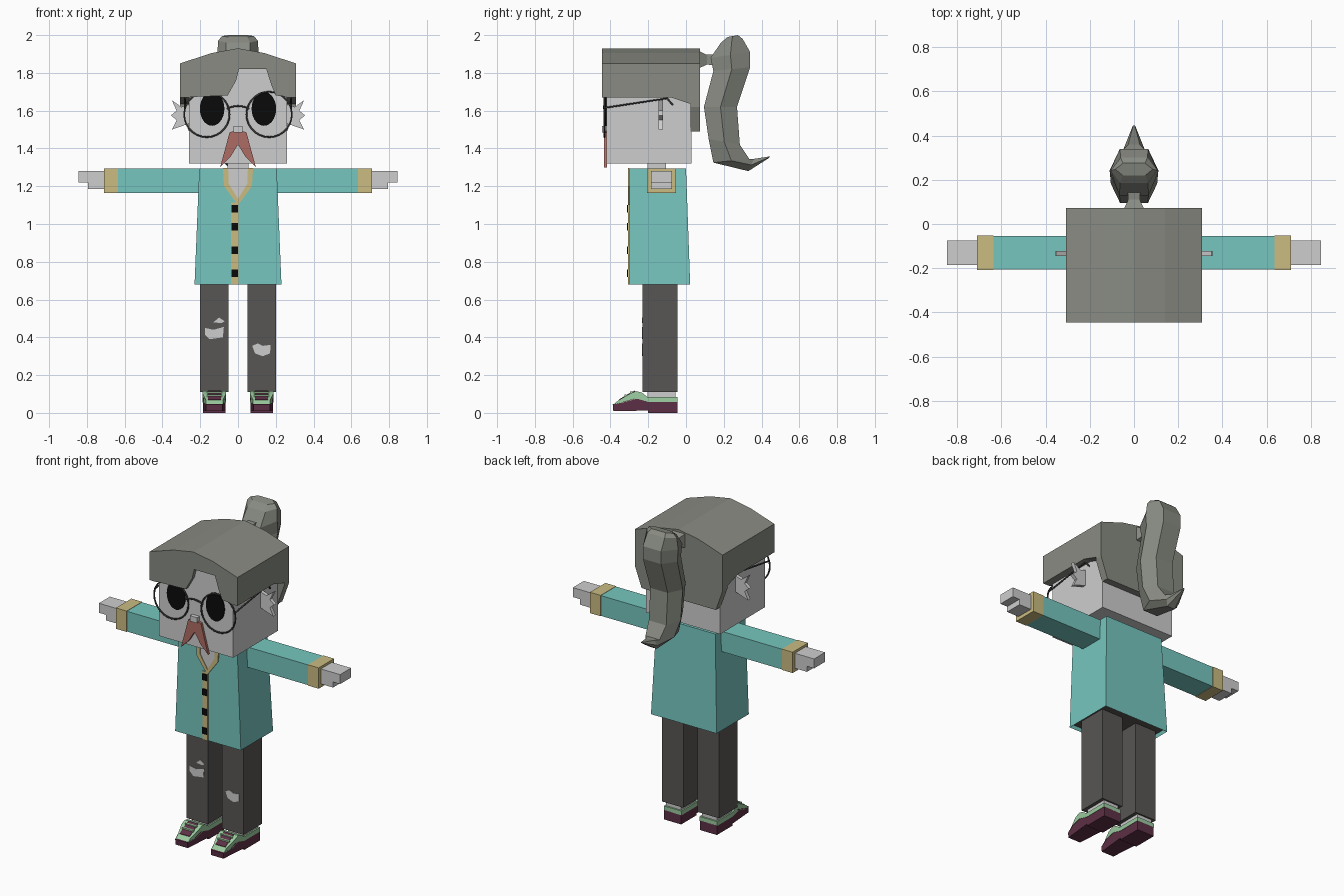
import bpy, bmesh, math
from mathutils import Vector

if "Cube" in bpy.data.objects:
    bpy.data.objects.remove(bpy.data.objects["Cube"])


def material(name, hexa):
    rgb = [int(hexa[i:i + 2], 16) / 255 for i in (0, 2, 4)]
    col = [c / 12.92 if c < 0.04 else ((c + 0.055) / 1.055) ** 2.4 for c in rgb] + [1]
    m = bpy.data.materials.new(name)
    m.use_nodes = True
    m.diffuse_color = col
    m.node_tree.nodes["Principled BSDF"].inputs["Base Color"].default_value = col
    return m


skin = material("pale skin", "CECECE")
hair = material("grey hair", "888B82")
teal = material("teal jacket", "76C6BF")
sand = material("sand trim", "CBBC82")
pants = material("charcoal trousers", "585654")
maroon = material("maroon leather", "5E3046")
mint = material("mint shoe trim", "9BCB9F")
rust = material("rust moustache", "AE6C63")
black = material("black", "0A0A0A")
frame = material("dark frame", "3C3D3B")


def finish(name, bm, *mats):
    bmesh.ops.recalc_face_normals(bm, faces=bm.faces)
    me = bpy.data.meshes.new(name)
    bm.to_mesh(me)
    bm.free()
    for m in mats:
        me.materials.append(m)
    ob = bpy.data.objects.new(name, me)
    bpy.context.collection.objects.link(ob)
    return ob


def loft(name, rings, mat):
    """Skin a list of equal point rings and cap both ends."""
    bm = bmesh.new()
    rows = [[bm.verts.new(p) for p in r] for r in rings]
    n = len(rows[0])
    for a, b in zip(rows, rows[1:]):
        for i in range(n):
            j = (i + 1) % n
            bm.faces.new((a[i], a[j], b[j], b[i]))
    bm.faces.new(rows[0])
    bm.faces.new(rows[-1])
    return finish(name, bm, mat)


def plate(name, pts, y0, y1, mat, s=1):
    """Front outline in x, z given depth along y."""
    return loft(name, [[(s * x, y, z) for x, z in pts] for y in (y0, y1)], mat)


def side_plate(name, pts, x0, x1, mat):
    """Side outline in y, z given width along x."""
    return loft(name, [[(x, y, z) for y, z in pts] for x in (x0, x1)], mat)


def box(name, x, y, z, mat, s=1):
    return plate(name, [(x[0], z[0]), (x[1], z[0]), (x[1], z[1]), (x[0], z[1])], *y, mat, s)


def tube(name, pts, r, mat, cyclic=False):
    cu = bpy.data.curves.new(name, "CURVE")
    cu.dimensions = "3D"
    cu.bevel_depth = r
    cu.bevel_resolution = 1
    sp = cu.splines.new("POLY")
    sp.points.add(len(pts) - 1)
    for p, co in zip(sp.points, pts):
        p.co = (*co, 1)
    sp.use_cyclic_u = cyclic
    cu.materials.append(mat)
    ob = bpy.data.objects.new(name, cu)
    bpy.context.collection.objects.link(ob)
    return ob


def mirrored(half):
    return half + [(-x, z) for x, z in reversed(half)]


# Head, neck and nose
box("head", (-.26, .26), (-.42, .03), (1.32, 1.84), skin)
box("neck", (-.055, .055), (-.205, -.105), (1.25, 1.33), skin)
box("nose", (-.025, .025), (-.445, -.41), (1.485, 1.52), skin)

# Hair cap: arched crown, fringe, side and back panels
W, F, B = .307, -.445, .073
plate("hair_crown", [(-W, 1.82), (W, 1.82), (W, 1.85), (.14, 1.905), (0, 1.93),
                     (-.14, 1.905), (-W, 1.85)], F, B, hair)
plate("hair_fringe", [(-W, 1.82), (-W, 1.67), (-.055, 1.68), (-.01, 1.76), (.005, 1.82),
                      (.15, 1.82), (.175, 1.74), (.2, 1.68), (W, 1.67), (W, 1.82)],
      F, -.415, hair)
for s in (1, -1):
    side_plate("hair_side", [(F, 1.82), (F, 1.67), (-.08, 1.67), (B, 1.62), (B, 1.82)],
               s * .255, s * W, hair)
plate("hair_back", mirrored([(W, 1.82), (W, 1.62), (.26, 1.49)]), .025, B, hair)

# Ponytail: tie and lofted six-sided tail
loft("ponytail_tie", [[(-h, y, 1.87 - h), (h, y, 1.87 - h), (h, y, 1.87 + h), (-h, y, 1.87 + h)]
                      for y, h in ((.07, .045), (.11, .026), (.16, .03))], hair)
tail = [(.22, 1.99, .275, 2.0, .085), (.185, 1.96, .3, 1.98, .105), (.13, 1.88, .34, 1.91, .11),
        (.145, 1.81, .34, 1.83, .11), (.095, 1.62, .27, 1.62, .105), (.12, 1.45, .285, 1.42, .105),
        (.145, 1.325, .335, 1.345, .085), (.33, 1.28, .36, 1.345, .045), (.44, 1.35, .445, 1.358, .006)]
rings = []
for fy, fz, by, bz, w in tail:
    my, mz = (fy + by) / 2, (fz + bz) / 2
    rings.append([(-.6 * w, fy, fz), (.6 * w, fy, fz), (w, my, mz),
                  (.58 * w, by, bz), (-.58 * w, by, bz), (-w, my, mz)])
loft("ponytail", rings, hair)

# Moustache
plate("moustache", mirrored([(.012, 1.495), (.045, 1.485), (.062, 1.42), (.095, 1.30),
                             (.04, 1.355), (.004, 1.415)]), -.435, -.418, rust)


def circle(cx, cz, rx, rz, n):
    return [(cx + rx * math.cos(2 * math.pi * i / n), cz + rz * math.sin(2 * math.pi * i / n))
            for i in range(n)]


for s in (1, -1):
    # Eyes, ears and glasses
    plate("eye", circle(.137, 1.61, .065, .09, 28), -.425, -.418, black, s)
    plate("ear", [(.25, 1.635), (.3, 1.62), (.35, 1.655), (.325, 1.6), (.355, 1.575),
                  (.325, 1.55), (.35, 1.5), (.25, 1.535)], -.145, -.122, skin, s)
    tube("glasses_rim", [(s * x, -.432, z) for x, z in circle(.165, 1.58, .12, .12, 28)],
         .005, frame, True)
    tube("glasses_temple", [(s * .282, -.432, 1.615), (s * .282, -.1, 1.665),
                            (s * .275, -.07, 1.63)], .005, frame)

    # Sleeves, cuffs and hands
    box("sleeve", (.19, .635), (-.205, -.055), (1.165, 1.293), teal, s)
    box("cuff", (.635, .71), (-.207, -.053), (1.163, 1.295), sand, s)
    plate("hand", [(.7, 1.185), (.795, 1.185), (.795, 1.22), (.845, 1.22), (.845, 1.28),
                   (.7, 1.28)], -.185, -.075, skin, s)

    # Trouser legs and ankles
    box("trouser_leg", (.05, .2), (-.23, -.045), (.11, .72), pants, s)
    box("ankle", (.072, .178), (-.205, -.055), (.06, .12), skin, s)

    # Shoes: sole, band, tongue, laces
    sole = side_plate("shoe_sole", [(-.385, .01), (-.2, .012), (-.2, 0), (-.045, 0), (-.045, .06),
                                    (-.2, .06), (-.26, .08), (-.33, .06), (-.388, .045)],
                      s * .065, s * .185, maroon)
    band = side_plate("shoe_band", [(-.382, .045), (-.36, .065), (-.3, .1), (-.265, .115),
                                    (-.235, .108), (-.205, .085), (-.045, .085), (-.045, .058),
                                    (-.2, .058), (-.26, .075), (-.33, .056)],
                      s * .063, s * .187, mint)
    for ob in (sole, band):
        for v in ob.data.vertices:
            if v.co.y < -.35:
                v.co.x = s * .125 + (v.co.x - s * .125) * .72
    side_plate("shoe_tongue", [(-.355, .066), (-.3, .098), (-.27, .114), (-.27, .118),
                               (-.3, .104), (-.355, .071)], s * .09, s * .16, maroon)
    for y, z in ((-.32, .095), (-.29, .11)):
        box("shoe_lace", (.085, .165), (y - .006, y + .006), (z - .012, z + .002), mint, s)

# Jacket: tapered block with a recessed dark lining below
bm = bmesh.new()
lower = [bm.verts.new(p) for p in ((-.23, -.3, .68), (.23, -.3, .68), (.23, .022, .68), (-.23, .022, .68))]
upper = [bm.verts.new(p) for p in ((-.205, -.3, 1.295), (.205, -.3, 1.295), (.205, 0, 1.295), (-.205, 0, 1.295))]
for i in range(4):
    j = (i + 1) % 4
    bm.faces.new((lower[i], lower[j], upper[j], upper[i]))
bm.faces.new(upper)
hem = bm.faces.new(lower[::-1])
bmesh.ops.recalc_face_normals(bm, faces=bm.faces)
bmesh.ops.inset_region(bm, faces=[hem], thickness=.012)
for v in hem.verts:
    v.co.z += .02
hem.material_index = 1
finish("jacket", bm, teal, pants)

# Neckline, placket and buttons
plate("chest", mirrored([(.055, 1.295), (.055, 1.21), (.002, 1.125)]), -.303, -.298, skin)
for s in (1, -1):
    plate("collar", [(.08, 1.297), (.074, 1.2), (0, 1.1), (0, 1.133), (.05, 1.215),
                     (.052, 1.297)], -.307, -.298, sand, s)
box("placket", (-.036, .002), (-.306, -.298), (.68, 1.115), sand)
for z in (1.08, .985, .86, .74):
    box("button", (-.034, 0), (-.312, -.304), (z - .02, z + .02), black)

# Glasses bridge
tube("glasses_bridge", [(x, -.434, 1.625 - 4 * x * x) for x in (-.06, -.03, 0, .03, .06)],
     .005, frame)

# Ripped patches on the trousers
rips = [[(-.175, .45), (-.13, .44), (-.075, .455), (-.08, .4), (-.15, .39), (-.175, .415)],
        [(-.13, .48), (-.1, .505), (-.07, .485), (-.09, .475)],
        [(.075, .355), (.105, .368), (.13, .355), (.172, .36), (.17, .315), (.13, .3), (.09, .315)]]
for pts in rips:
    plate("trouser_rip", pts, -.233, -.228, skin)
